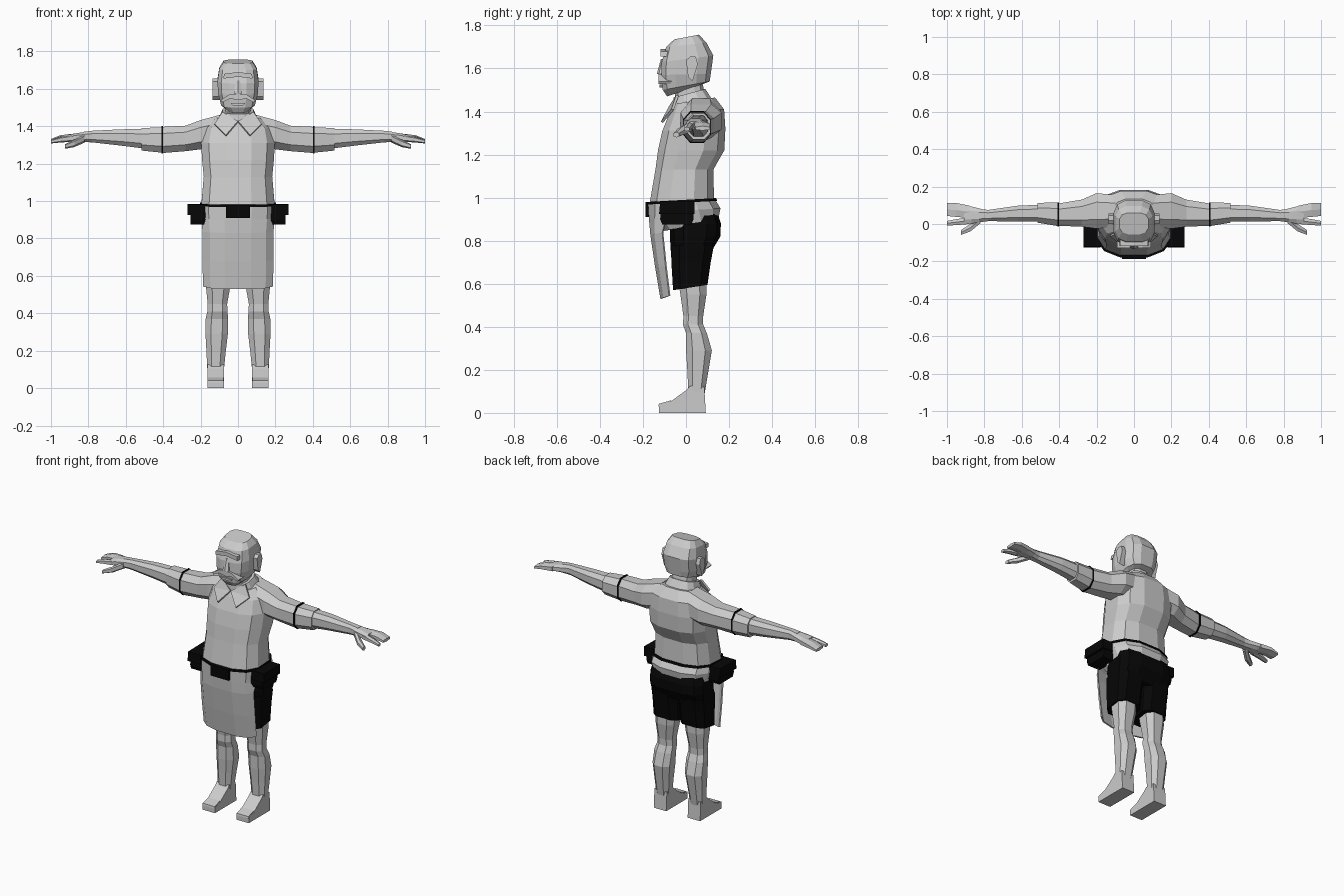
import bpy, bmesh, math
from mathutils import Vector


def material(name, value):
    m = bpy.data.materials.new(name)
    m.diffuse_color = (value, value, value, 1)
    return m


GREY = material("light grey", 0.6)
BLACK = material("black", 0.002)


def mesh_object(name, verts, faces, mat, thickness=0):
    bm = bmesh.new()
    vs = [bm.verts.new(v) for v in verts]
    for f in faces:
        bm.faces.new([vs[i] for i in f])
    bmesh.ops.recalc_face_normals(bm, faces=bm.faces)
    me = bpy.data.meshes.new(name)
    bm.to_mesh(me)
    bm.free()
    me.materials.append(mat)
    ob = bpy.data.objects.new(name, me)
    bpy.context.collection.objects.link(ob)
    if thickness:
        mod = ob.modifiers.new("thickness", "SOLIDIFY")
        mod.thickness = thickness
        mod.offset = 0
    return ob


def loft(name, rings, mat=GREY, closed=True, thickness=0):
    """Skin a list of equal-length point rings; closed rings get end caps."""
    n = len(rings[0])
    verts = [p for r in rings for p in r]
    faces = []
    for k in range(len(rings) - 1):
        for i in range(n if closed else n - 1):
            j = (i + 1) % n
            faces.append((k * n + i, k * n + j, k * n + n + j, k * n + n + i))
    if closed:
        faces.append(range(n))
        faces.append(range(len(verts) - n, len(verts)))
    return mesh_object(name, verts, faces, mat, thickness)


def unit_ring(n, power, half=False):
    """Rounded-square outline reaching exactly +-1; half keeps the front side."""
    pts = []
    top = math.cos(math.pi / n) ** power
    for i in range(n):
        a = 2 * math.pi * (i + 0.5) / n
        c, s = math.cos(a), math.sin(a)
        if not half or s < 0:
            pts.append((math.copysign(abs(c) ** power, c) / top,
                        math.copysign(abs(s) ** power, s) / top))
    return pts


def level(zf, zb, hw, yf, yb, x=0, n=12, power=0.75, half=False):
    """Horizontal ring whose height runs from zf in front to zb behind."""
    return [Vector((x + hw * u, (yf + yb) / 2 + v * (yb - yf) / 2,
                    zf + (zb - zf) * (v + 1) / 2))
            for u, v in unit_ring(n, power, half)]


def slice_x(s, x, y, z, hy, hz, n=8, power=0.8):
    """Ring across an arm on side s."""
    return [Vector((s * x, y + hy * u, z + hz * v)) for u, v in unit_ring(n, power)]


def prism(name, pts, axis, a, b, mat=GREY):
    """Extrude a flat outline along x or y from a to b."""
    def place(p, d):
        return (d, p[0], p[1]) if axis == "x" else (p[0], d, p[1])
    return loft(name, [[place(p, a) for p in pts], [place(p, b) for p in pts]], mat)


# Head, neck and shirt
loft("head", [level(*r, n=12, power=0.65) for r in (
    (1.47, 1.52, .055, -.088, .06), (1.50, 1.54, .09, -.108, .11),
    (1.57, 1.575, .106, -.115, .115), (1.63, 1.66, .11, -.113, .127),
    (1.70, 1.72, .10, -.092, .095), (1.735, 1.757, .077, -.055, .06))])
loft("neck", [level(1.40, 1.42, .07, -.05, .10), level(1.50, 1.54, .065, -.05, .075)])
loft("shirt", [level(*r) for r in (
    (.845, .90, .18, -.10, .15), (.93, .95, .197, -.16, .16),
    (.985, 1.0, .195, -.167, .13), (1.13, 1.13, .183, -.142, .127),
    (1.22, 1.22, .192, -.13, .178), (1.31, 1.32, .197, -.11, .183),
    (1.39, 1.41, .18, -.078, .177), (1.435, 1.465, .115, -.055, .135))])
loft("collar_band", [level(1.42, 1.45, .105, -.062, .125), level(1.465, 1.505, .082, -.058, .09)])

# Face
prism("brow", [(-.078, 1.655), (0, 1.665), (.078, 1.655), (.075, 1.68), (0, 1.69), (-.075, 1.68)],
      "y", -.118, -.08)
loft("nose", [level(1.575, 1.575, .022, -.133, -.09, n=6), level(1.645, 1.645, .01, -.115, -.09, n=6)])
prism("lower_lip", [(-.04, 1.525), (.04, 1.525), (.03, 1.512), (-.03, 1.512)], "y", -.122, -.08)

# Waist trim, buckle and apron skirt
loft("waist_trim", [level(.968, .985, .203, -.178, .145), level(.98, .998, .202, -.178, .14)], BLACK)
prism("buckle", [(-.065, .91), (.065, .91), (.065, .98), (-.065, .98)], "y", -.188, -.14, BLACK)
loft("apron_skirt", [level(*r, half=True) for r in (
    (.97, .99, .198, -.172, .13), (.90, .93, .193, -.168, .08),
    (.83, .85, .187, -.162, .01), (.68, .69, .187, -.14, .01),
    (.53, .575, .185, -.115, .01))], closed=False, thickness=.008)

# Shorts
loft("shorts_hips", [level(*r, power=.6) for r in (
    (.90, .93, .175, -.07, .145), (.86, .88, .185, -.075, .162),
    (.82, .82, .187, -.075, .16), (.74, .75, .183, -.07, .118))], BLACK)

for s, side in ((-1, "right"), (1, "left")):
    # Ears, moustache, collar flaps
    prism(f"ear_{side}", [(.0, 1.64), (.01, 1.56), (.03, 1.54), (.055, 1.62), (.045, 1.655), (.02, 1.655)],
          "x", s * .095, s * .135)
    prism(f"moustache_{side}", [(0, 1.575), (s * .045, 1.57), (s * .092, 1.54), (s * .085, 1.528),
                                (s * .045, 1.548), (0, 1.54)], "y", -.128, -.06)
    mesh_object(f"collar_flap_{side}", [(0, -.072, 1.425), (s * .064, -.112, 1.35),
                (s * .125, -.062, 1.41), (s * .082, -.04, 1.475)], [(0, 1, 2), (0, 2, 3)], GREY, .012)

    # Pouches with an overhanging flap
    prism(f"pouch_{side}", [(-.11, .875), (.025, .875), (.035, .90), (.035, .97), (-.115, .97), (-.12, .90)],
          "x", s * .17, s * .255, BLACK)
    prism(f"pouch_flap_{side}", [(-.125, .925), (.04, .925), (.04, .985), (-.12, .982)],
          "x", s * .18, s * .27, BLACK)

    # Sleeve, dark trim, rolled cuff and forearm
    loft(f"sleeve_{side}", [slice_x(s, *r) for r in (
        (.10, .07, 1.375, .085, .085), (.20, .07, 1.355, .095, .078),
        (.28, .058, 1.335, .072, .068), (.402, .05, 1.327, .06, .07))])
    loft(f"sleeve_trim_{side}", [slice_x(s, x, .051, 1.328, .064, .074) for x in (.40, .41)], BLACK)
    loft(f"cuff_{side}", [slice_x(s, *r) for r in (
        (.408, .052, 1.327, .063, .068), (.515, .06, 1.33, .053, .06))])
    loft(f"forearm_{side}", [slice_x(s, *r) for r in (
        (.50, .058, 1.333, .045, .052), (.62, .056, 1.34, .042, .044),
        (.78, .045, 1.345, .03, .031), (.83, .045, 1.343, .036, .027))])

    # Hand: grouped fingers, forefinger and thumb
    loft(f"palm_{side}", [slice_x(s, *r) for r in (
        (.81, .045, 1.344, .034, .027), (.87, .048, 1.34, .046, .022), (.91, .05, 1.336, .05, .018))])
    loft(f"fingers_{side}", [slice_x(s, *r, n=6) for r in (
        (.88, .065, 1.338, .033, .02), (.95, .075, 1.335, .037, .015), (1.0, .077, 1.322, .034, .009))])
    loft(f"forefinger_{side}", [slice_x(s, *r, n=6) for r in (
        (.88, .018, 1.336, .018, .017), (.95, .01, 1.328, .016, .013), (1.0, .004, 1.318, .012, .009))])
    loft(f"thumb_{side}", [slice_x(s, *r, n=6) for r in (
        (.82, .025, 1.335, .02, .02), (.875, -.02, 1.308, .02, .017), (.925, -.045, 1.292, .013, .011))])

    # Shorts leg, bare leg and foot
    loft(f"shorts_leg_{side}", [level(*r, x=s * .095, n=8, power=.6) for r in (
        (.78, .78, .09, -.07, .13), (.70, .70, .088, -.068, .115), (.57, .595, .087, -.06, .10))], BLACK)
    loft(f"leg_{side}", [level(z, z, hw, yf, yb, x=s * x, n=8, power=.8) for z, x, hw, yf, yb in (
        (.64, .103, .07, -.04, .095), (.55, .106, .066, -.026, .095), (.45, .11, .052, -.012, .08),
        (.41, .11, .054, -.014, .08), (.37, .113, .06, 0, .097), (.29, .114, .06, 0, .12),
        (.20, .117, .052, .006, .105), (.08, .12, .043, .012, .085))])
    prism(f"foot_{side}", [(.092, 0), (-.125, 0), (-.125, .035), (-.075, .05), (.0, .105), (.02, .125), (.085, .12)],
          "x", s * .076, s * .164)
    prism(f"toe_strap_{side}", [(-.128, .03), (-.075, .045), (-.07, .058), (-.126, .042)],
          "x", s * .078, s * .162)
